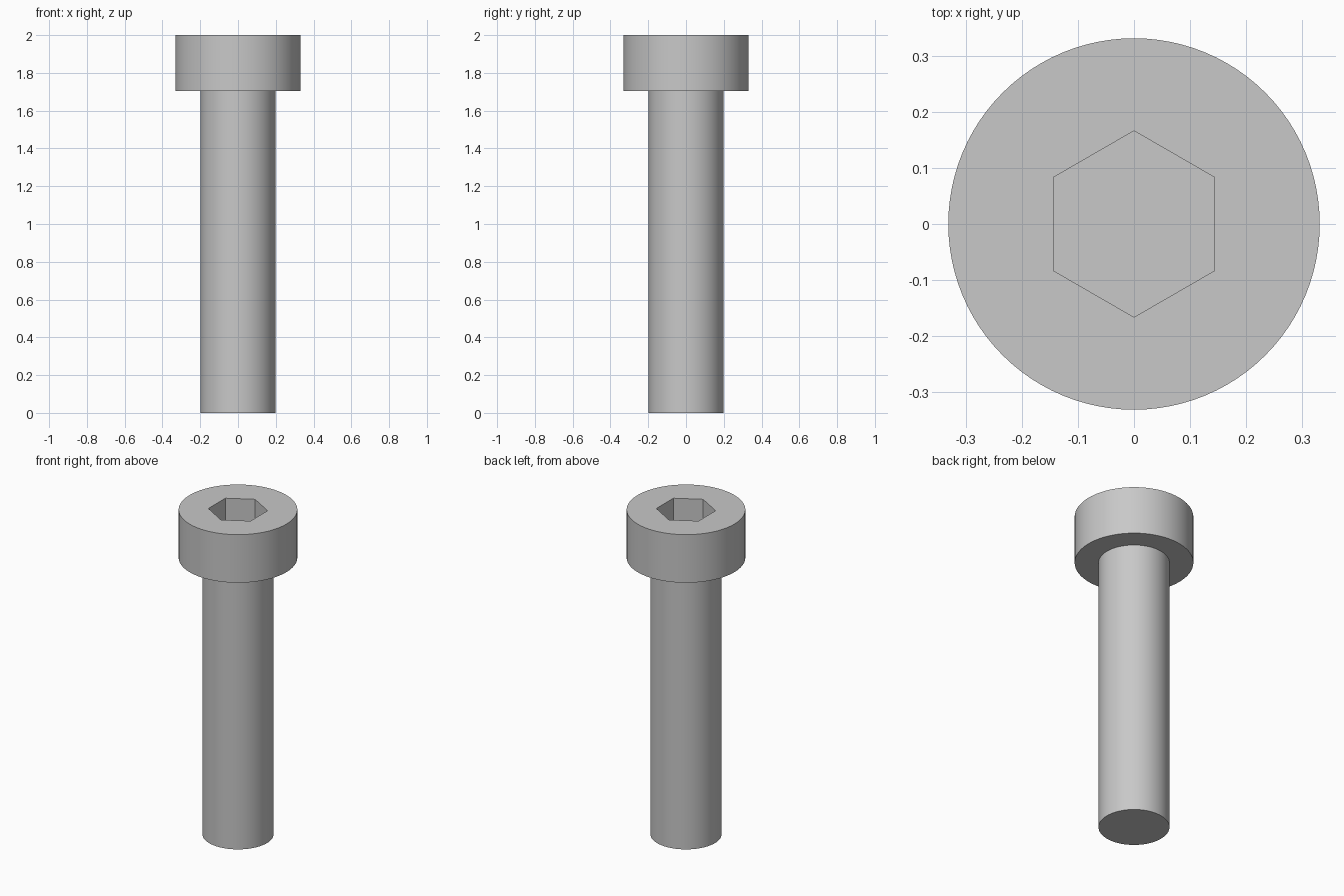
import bpy
import bmesh
from math import cos, sin, tau

if "Cube" in bpy.data.objects:
    bpy.data.objects.remove(bpy.data.objects["Cube"], do_unlink=True)

SEGMENTS = 96
HEAD_RADIUS, SHANK_RADIUS, SOCKET_RADIUS = 0.331, 0.198, 0.166
TOP, HEAD_BASE, SOCKET_DEPTH = 2.0, 1.704, 0.17

steel = bpy.data.materials.new("steel grey")
steel.use_nodes = True
colour = (0.58, 0.58, 0.58, 1)
steel.diffuse_color = colour
steel.node_tree.nodes["Principled BSDF"].inputs["Base Color"].default_value = colour


def ring(bm, radius, z, count, turn=0):
    """Add a circle of vertices at height z."""
    angles = [turn + tau * i / count for i in range(count)]
    return [bm.verts.new((radius * cos(a), radius * sin(a), z)) for a in angles]


def bridge(bm, lower, upper):
    """Join two rings of equal count with quads."""
    n = len(lower)
    for i in range(n):
        j = (i + 1) % n
        bm.faces.new((lower[i], lower[j], upper[j], upper[i]))


bm = bmesh.new()

# Shank, shoulder under the head, and head wall
rings = [ring(bm, r, z, SEGMENTS) for r, z in (
    (SHANK_RADIUS, 0), (SHANK_RADIUS, HEAD_BASE),
    (HEAD_RADIUS, HEAD_BASE), (HEAD_RADIUS, TOP))]
bm.faces.new(rings[0][::-1])
for lower, upper in zip(rings, rings[1:]):
    bridge(bm, lower, upper)

# Hexagonal socket with corners on the y axis
rim = ring(bm, SOCKET_RADIUS, TOP, 6, tau / 4)
floor = ring(bm, SOCKET_RADIUS, TOP - SOCKET_DEPTH, 6, tau / 4)
bridge(bm, rim, floor)
bm.faces.new(floor)

# Flat top: one fan-shaped face between each socket side and the head edge
step = SEGMENTS // 6
for i in range(6):
    start = SEGMENTS // 4 + i * step
    arc = [rings[-1][(start + k) % SEGMENTS] for k in range(step + 1)]
    bm.faces.new(arc + [rim[(i + 1) % 6], rim[i]])

bmesh.ops.recalc_face_normals(bm, faces=bm.faces)
mesh = bpy.data.meshes.new("socket_head_bolt")
bm.to_mesh(mesh)
bm.free()
mesh.materials.append(steel)
bolt = bpy.data.objects.new("socket_head_bolt", mesh)
bpy.context.collection.objects.link(bolt)

# Smooth round walls with crisp edges
bpy.ops.object.select_all(action="DESELECT")
bolt.select_set(True)
bpy.context.view_layer.objects.active = bolt
bpy.ops.object.shade_smooth_by_angle(angle=0.52)
